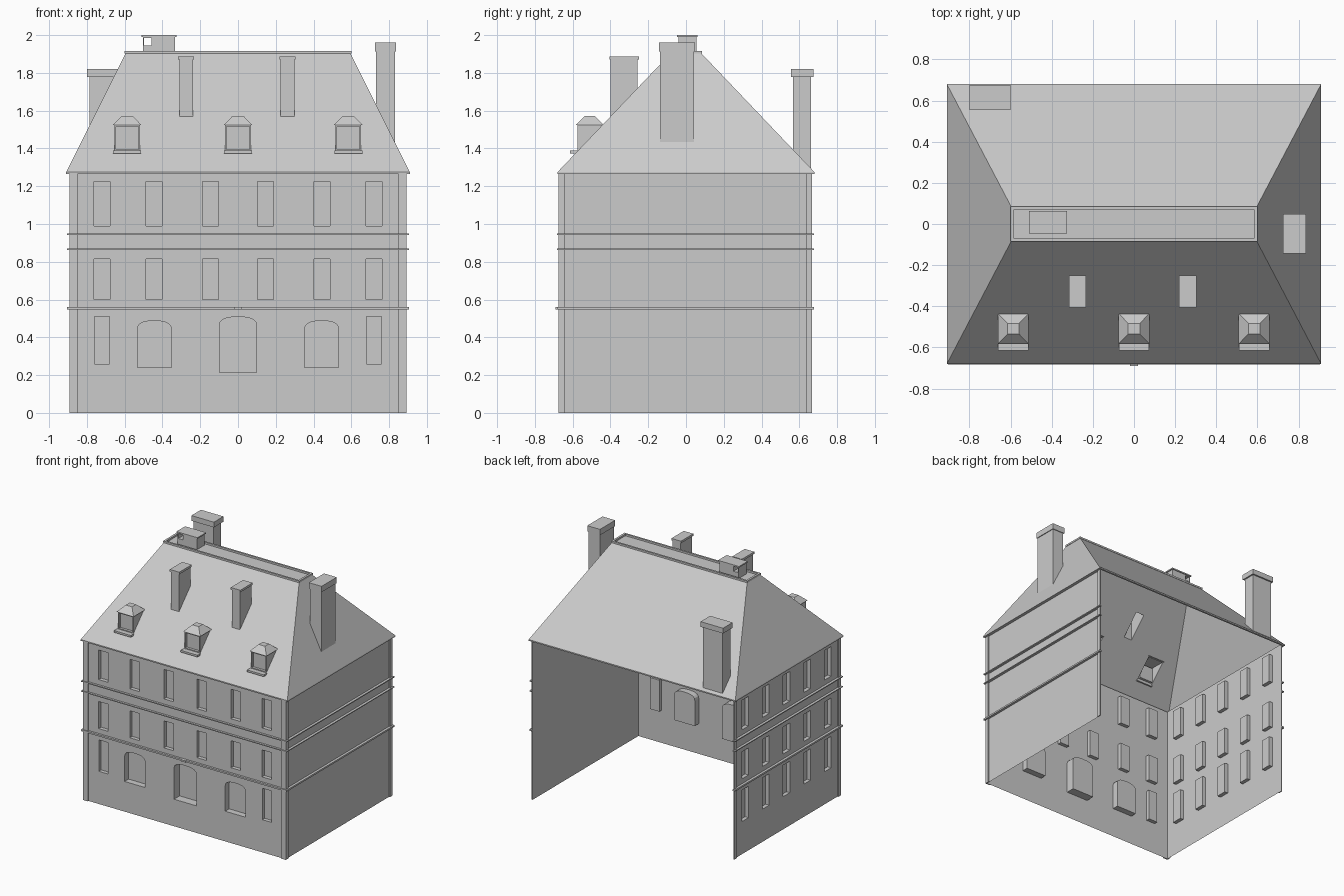
import bpy, bmesh, math
from mathutils import Vector

if "Cube" in bpy.data.objects:
    bpy.data.objects.remove(bpy.data.objects["Cube"])

WX, WY, WB = 0.885, 0.665, 0.667      # wall planes, rear edge
EX, EY, EZ = 0.91, 0.68, 1.275        # eaves
TX, TY, TZ = 0.595, 0.08, 1.905       # flat roof top


def finish(name, bm, out=None):
    bmesh.ops.recalc_face_normals(bm, faces=bm.faces)
    bm.faces.ensure_lookup_table()
    if out is not None:
        bm.normal_update()
        if bm.faces[0].normal.dot(Vector(out)) < 0:
            bmesh.ops.reverse_faces(bm, faces=bm.faces)
    me = bpy.data.meshes.new(name)
    bm.to_mesh(me)
    bm.free()
    ob = bpy.data.objects.new(name, me)
    bpy.context.collection.objects.link(ob)
    return ob


def rect(x0, x1, y0, y1):
    return [(x0, y0), (x1, y0), (x1, y1), (x0, y1)]


def arch(cx, w, z0, z1, rise=0.045, n=10):
    # opening with a flattened round head
    pts = [(cx - w, z0), (cx + w, z0)]
    for i in range(n + 1):
        a = math.pi * i / n
        c, s = math.cos(a), math.sin(a)
        pts.append((cx + w * math.copysign(abs(c) ** 0.8, c),
                    z1 - rise + rise * s ** 0.8 if s > 1e-6 else z1 - rise))
    return pts


def panel(name, outer, holes, place, out):
    """Flat sheet with openings; each hole is (points, recess depth), 0 = left open."""
    bm = bmesh.new()
    out = Vector(out).normalized()
    edges, rings = [], []
    for pts in [outer] + [h[0] for h in holes]:
        vs = [bm.verts.new(place(*p)) for p in pts]
        edges += [bm.edges.new((vs[i - 1], vs[i])) for i in range(len(vs))]
        rings.append(vs)
    bmesh.ops.triangle_fill(bm, use_beauty=True, use_dissolve=False, edges=edges, normal=out)
    for vs, (_, depth) in zip(rings[1:], holes):
        if depth:
            inner = [bm.verts.new(v.co - out * depth) for v in vs]
            for i in range(len(vs)):
                bm.faces.new((vs[i - 1], vs[i], inner[i], inner[i - 1]))
            bm.faces.new(inner)
    return finish(name, bm, out)


def sweep(name, outer, inner, z0, z1, closed=False):
    """Rectangular strip following a plan path."""
    bm = bmesh.new()
    secs = [[bm.verts.new((*p, z)) for p, z in ((o, z0), (o, z1), (i, z1), (i, z0))]
            for o, i in zip(outer, inner)]
    n = len(secs)
    for k in range(n if closed else n - 1):
        a, b = secs[k], secs[(k + 1) % n]
        for j in range(4):
            bm.faces.new((a[j], b[j], b[(j + 1) % 4], a[(j + 1) % 4]))
    if not closed:
        bm.faces.new(secs[0])
        bm.faces.new(secs[-1])
    return finish(name, bm)


def frustum(name, base, top, z0, z1):
    bm = bmesh.new()
    a = [bm.verts.new((*p, z0)) for p in rect(*base)]
    b = [bm.verts.new((*p, z1)) for p in rect(*top)]
    for i in range(4):
        bm.faces.new((a[i - 1], a[i], b[i], b[i - 1]))
    bm.faces.new(a)
    bm.faces.new(b)
    return finish(name, bm)


def box(name, x0, x1, y0, y1, z0, z1):
    r = (x0, x1, y0, y1)
    return frustum(name, r, r, z0, z1)


def roof_z(x, y):
    return EZ + min(1.05 * (EY - abs(y)), 2 * (EX - abs(x)))


def shaft(name, x0, x1, y0, y1, top, skip_front=False):
    # open-bottomed box whose foot follows the roof slope
    bm = bmesh.new()
    pts = rect(x0, x1, y0, y1)
    a = [bm.verts.new((*p, roof_z(*p))) for p in pts]
    b = [bm.verts.new((*p, top)) for p in pts]
    for i in range(4):
        if not (skip_front and i == 1):
            bm.faces.new((a[i - 1], a[i], b[i], b[i - 1]))
    bm.faces.new(b)
    return finish(name, bm)


# Front wall with windows, arches and door
holes = []
for s in (-1, 1):
    for cx in (0.145, 0.445, 0.72):
        for z0, z1 in ((0.60, 0.815), (0.99, 1.225)):
            holes.append((rect(s * cx - 0.042, s * cx + 0.042, z0, z1), 0.03))
    holes.append((rect(s * 0.72 - 0.04, s * 0.72 + 0.04, 0.26, 0.51), 0.03))
    holes.append((arch(s * 0.443, 0.09, 0.24, 0.487), 0.05))
holes.append((arch(0, 0.098, 0.215, 0.508), 0.07))
panel("front_wall", rect(-WX, WX, 0, EZ), holes, lambda u, v: (u, -WY, v), (0, -1, 0))

# Side walls: left with windows, right plain
holes = [(rect(c * 0.26 - 0.042, c * 0.26 + 0.042, z0, z1), 0.03)
         for c in (-2, -1, 0, 1, 2)
         for z0, z1 in ((0.26, 0.51), (0.60, 0.815), (0.99, 1.225))]
panel("left_wall", rect(-WY, WB, 0, EZ), holes, lambda u, v: (-WX, u, v), (-1, 0, 0))
panel("right_wall", rect(-WY, WB, 0, EZ), [], lambda u, v: (WX, u, v), (1, 0, 0))

# Corner strips
for s, side in ((-1, "left"), (1, "right")):
    sweep(side + "_front_corner_strip",
          [(s * 0.85, -0.674), (s * 0.893, -0.674), (s * 0.893, -0.64)],
          [(s * 0.85, -WY), (s * WX, -WY), (s * WX, -0.64)], 0, 1.265)
    sweep(side + "_rear_corner_strip", [(s * 0.893, 0.635), (s * 0.893, WB)],
          [(s * WX, 0.635), (s * WX, WB)], 0, 1.265)


def u_path(hx, hy, back):
    return [(-hx, back), (-hx, -hy), (hx, -hy), (hx, back)]


# String courses (the rear is open)
for name, z0, z1 in (("lower_band", 0.548, 0.561), ("middle_band", 0.862, 0.869),
                     ("upper_band", 0.941, 0.949)):
    sweep(name, u_path(0.905, 0.682, 0.677), u_path(WX, WY, 0.677), z0, z1)
box("keystone", -0.02, 0.02, -0.69, -WY, 0.548, 0.561)
sweep("eaves", rect(-EX, EX, -EY, EY), rect(-WX, WX, -WY, WY), 1.265, EZ, True)

# Chimneys: x0, x1, y0, y1, top, cap height, cap overhang
chimneys = [("rear_chimney", -0.787, -0.613, 0.567, 0.663, 1.82, 0.042, 0.012),
            ("side_chimney", 0.73, 0.83, -0.137, 0.042, 1.96, 0.047, 0.006),
            ("front_chimney_left", -0.311, -0.239, -0.40, -0.256, 1.887, 0.017, 0.006),
            ("front_chimney_right", 0.226, 0.298, -0.40, -0.256, 1.887, 0.017, 0.006)]
foot = {}
for name, x0, x1, y0, y1, top, cap, o in chimneys:
    shaft(name, x0, x1, y0, y1, top - cap)
    box(name + "_cap", x0 - o, x1 + o, y0 - o, y1 + o, top - cap, top)
    foot[name] = (rect(x0, x1, y0, y1), 0)

# Dormers
DF, DB, DT = -0.575, -0.445, 1.525
dormer_feet = []
for cx in (-0.587, 0, 0.584):
    shaft("dormer_body", cx - 0.068, cx + 0.068, DF, DB, DT, True)
    panel("dormer_front", rect(cx - 0.068, cx + 0.068, 1.38, DT),
          [(rect(cx - 0.06, cx + 0.06, 1.395, 1.515), 0.02)],
          lambda u, v: (u, DF, v), (0, -1, 0))
    box("dormer_sill", cx - 0.074, cx + 0.074, -0.615, DF, 1.373, 1.388)
    frustum("dormer_roof", (cx - 0.075, cx + 0.075, -0.583, -0.435),
            (cx - 0.028, cx + 0.028, -0.535, -0.483), DT, 1.573)
    dormer_feet.append((rect(cx - 0.068, cx + 0.068, DF, DB), 0))


# Roof slopes, opened beneath chimneys and dormers
def lift(x, y):
    return (x, y, roof_z(x, y))


for s, name, hs in ((-1, "front_roof", dormer_feet + [foot["front_chimney_left"],
                                                    foot["front_chimney_right"]]),
                    (1, "back_roof", [foot["rear_chimney"]])):
    panel(name, [(-EX, s * EY), (EX, s * EY), (TX, s * TY), (-TX, s * TY)], hs, lift,
          (0, s * 1.05, 1))
for s, name, hs in ((-1, "left_roof", []), (1, "right_roof", [foot["side_chimney"]])):
    panel(name, [(s * EX, -EY), (s * EX, EY), (s * TX, TY), (s * TX, -TY)], hs, lift,
          (s * 2, 0, 1))

# Flat roof top with raised rim
panel("roof_deck", rect(-TX, TX, -TY, TY), [], lambda u, v: (u, v, 1.9), (0, 0, 1))
sweep("roof_rim", rect(-0.6, 0.6, -0.085, 0.085), rect(-0.583, 0.583, -0.07, 0.07),
      1.902, 1.916, True)

# Rooftop vent with a through opening
vent = panel("vent", rect(-0.503, -0.333, 1.9, 1.99),
             [(rect(-0.497, -0.457, 1.945, 1.985), 0)],
             lambda u, v: (u, -0.04, v), (0, -1, 0))
mod = vent.modifiers.new("thickness", 'SOLIDIFY')
mod.thickness, mod.offset = 0.095, -1
box("vent_cap", -0.51, -0.325, -0.047, 0.062, 1.99, 2.0)
